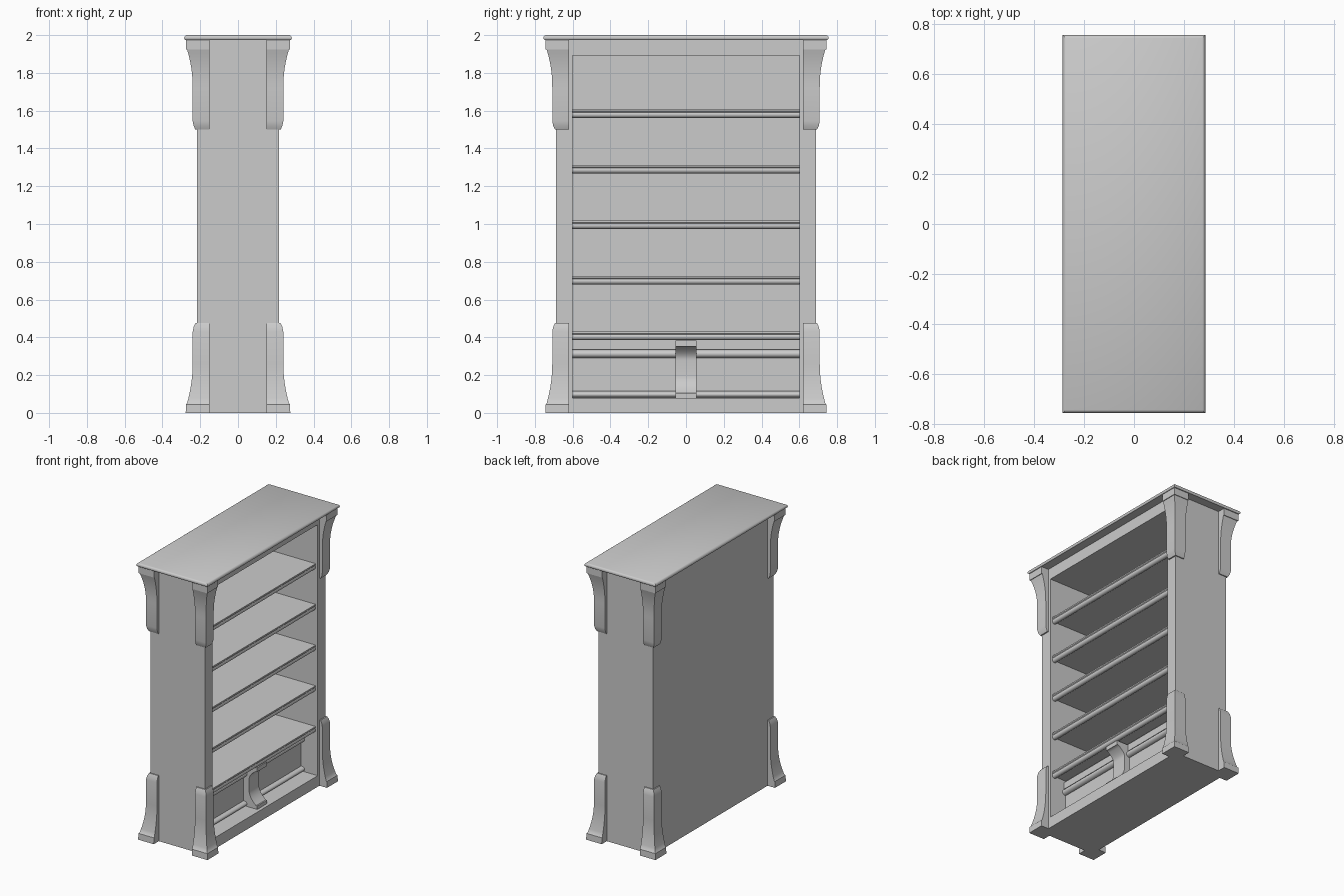
import bpy, bmesh, math

if "Cube" in bpy.data.objects:
    bpy.data.objects.remove(bpy.data.objects["Cube"])


def finish(name, bm, smooth=False):
    bmesh.ops.recalc_face_normals(bm, faces=bm.faces)
    me = bpy.data.meshes.new(name)
    bm.to_mesh(me)
    bm.free()
    ob = bpy.data.objects.new(name, me)
    bpy.context.collection.objects.link(ob)
    if smooth:
        bpy.ops.object.select_all(action='DESELECT')
        ob.select_set(True)
        bpy.context.view_layer.objects.active = ob
        bpy.ops.object.shade_smooth_by_angle(angle=math.radians(35))
    return ob


def box(name, x0, x1, y0, y1, z0, z1):
    bm = bmesh.new()
    bmesh.ops.create_cube(bm, size=1)
    for v in bm.verts:
        v.co.x = x0 + (v.co.x + 0.5) * (x1 - x0)
        v.co.y = y0 + (v.co.y + 0.5) * (y1 - y0)
        v.co.z = z0 + (v.co.z + 0.5) * (z1 - z0)
    return finish(name, bm)


def extrude_y(name, profile, y0, y1):
    """Extrude an (x, z) profile along y."""
    bm = bmesh.new()
    a = [bm.verts.new((x, y0, z)) for x, z in profile]
    b = [bm.verts.new((x, y1, z)) for x, z in profile]
    n = len(a)
    bm.faces.new(a)
    bm.faces.new(b[::-1])
    for i in range(n):
        j = (i + 1) % n
        bm.faces.new((a[i], a[j], b[j], b[i]))
    return finish(name, bm, True)


def loft(name, rings, smooth=True):
    """Skin a stack of four-cornered rings."""
    bm = bmesh.new()
    vs = [[bm.verts.new(p) for p in r] for r in rings]
    bm.faces.new(vs[0])
    bm.faces.new(vs[-1])
    for lo, hi in zip(vs, vs[1:]):
        for i in range(4):
            j = (i + 1) % 4
            bm.faces.new((lo[i], lo[j], hi[j], hi[i]))
    return finish(name, bm, smooth)


def flare(z_wide, z_narrow, amount, steps=8):
    """Concave flare: offset grows from 0 at z_narrow to amount at z_wide."""
    return [(z_wide + (z_narrow - z_wide) * i / steps,
             amount * (1 - i / steps) ** 2) for i in range(steps + 1)]


# carcass
for s, side in ((-1, "left"), (1, "right")):
    box(side + "_side_panel", -0.218, 0.217, *sorted((s * 0.60, s * 0.687)), 0, 1.975)
box("back_panel", -0.218, -0.195, -0.60, 0.60, 0, 1.975)
box("top_rail", -0.195, 0.217, -0.60, 0.60, 1.893, 1.975)
box("base_plinth", -0.195, 0.217, -0.60, 0.60, 0, 0.08)

# moulded top board
top_profile = [(1.975, 0.006), (1.979, 0.0015), (1.985, 0), (1.991, 0.001),
               (1.996, 0.005), (2.0, 0.012)]
loft("top_board", [[(sx * (0.285 - d), sy * (0.755 - d), z)
                    for sx, sy in ((-1, -1), (1, -1), (1, 1), (-1, 1))]
                   for z, d in top_profile])

# flared corner feet and capitals
foot = [(0, 0.037), (0.045, 0.035)] + flare(0.05, 0.26, 0.030) + [(0.43, 0), (0.455, -0.005), (0.475, -0.014)]
capital = [(1.50, -0.014), (1.52, -0.005), (1.545, 0), (1.72, 0)] + flare(1.925, 1.73, 0.030)[::-1][1:]
for sx in (-1, 1):
    for sy in (-1, 1):
        def ring(z, d):
            a, b = 0.24 + d, 0.708 + d
            return [(sx * x, sy * y, z) for x, y in
                    ((0.152, 0.62), (a, 0.62), (a, b), (0.152, b))]
        loft("corner_foot", [ring(z, d) for z, d in foot])
        loft("corner_capital", [ring(z, d) for z, d in capital])
        loft("capital_block", [ring(1.925, 0.035), ring(1.975, 0.035)])

# shelves with a rounded front nose
for i in range(5):
    t = 1.607 - 0.294 * i
    nose = [(0.182 + 0.018 * math.cos(a), t - 0.027 + 0.018 * math.sin(a))
            for a in [math.radians(40 - 22 * k) for k in range(11)]]
    extrude_y("shelf", [(-0.195, t), (0.200, t), (0.200, t - 0.010)] + nose
              + [(0.16, t - 0.03), (-0.195, t - 0.03)], -0.60, 0.60)

# recessed drawer front with mouldings
box("drawer_front", 0.06, 0.085, -0.60, 0.60, 0.08, 0.40)
box("drawer_top_strip", 0.085, 0.10, -0.60, 0.60, 0.335, 0.385)


def moulding(name, z0, z1, depth):
    zc, r = (z0 + z1) / 2, (z1 - z0) / 2
    arc = [math.radians(-90 + 18 * k) for k in range(11)]
    extrude_y(name, [(0.08, z0)] + [(0.085 + depth * math.cos(a), zc + r * math.sin(a)) for a in arc]
              + [(0.08, z1)], -0.60, 0.60)


moulding("upper_moulding", 0.29, 0.335, 0.028)
moulding("lower_moulding", 0.08, 0.115, 0.028)

# centre bracket with flared foot and head
front = [(0.193, 0.08), (0.193, 0.105)]
front += [(0.128 + d, z) for z, d in flare(0.105, 0.20, 0.055)]
front += [(0.128 + d, z) for z, d in flare(0.352, 0.28, 0.055)[::-1]]
front += [(0.193, 0.352), (0.193, 0.382)]
extrude_y("centre_bracket", [(0.08, 0.08)] + front + [(0.08, 0.382)], -0.056, 0.056)
